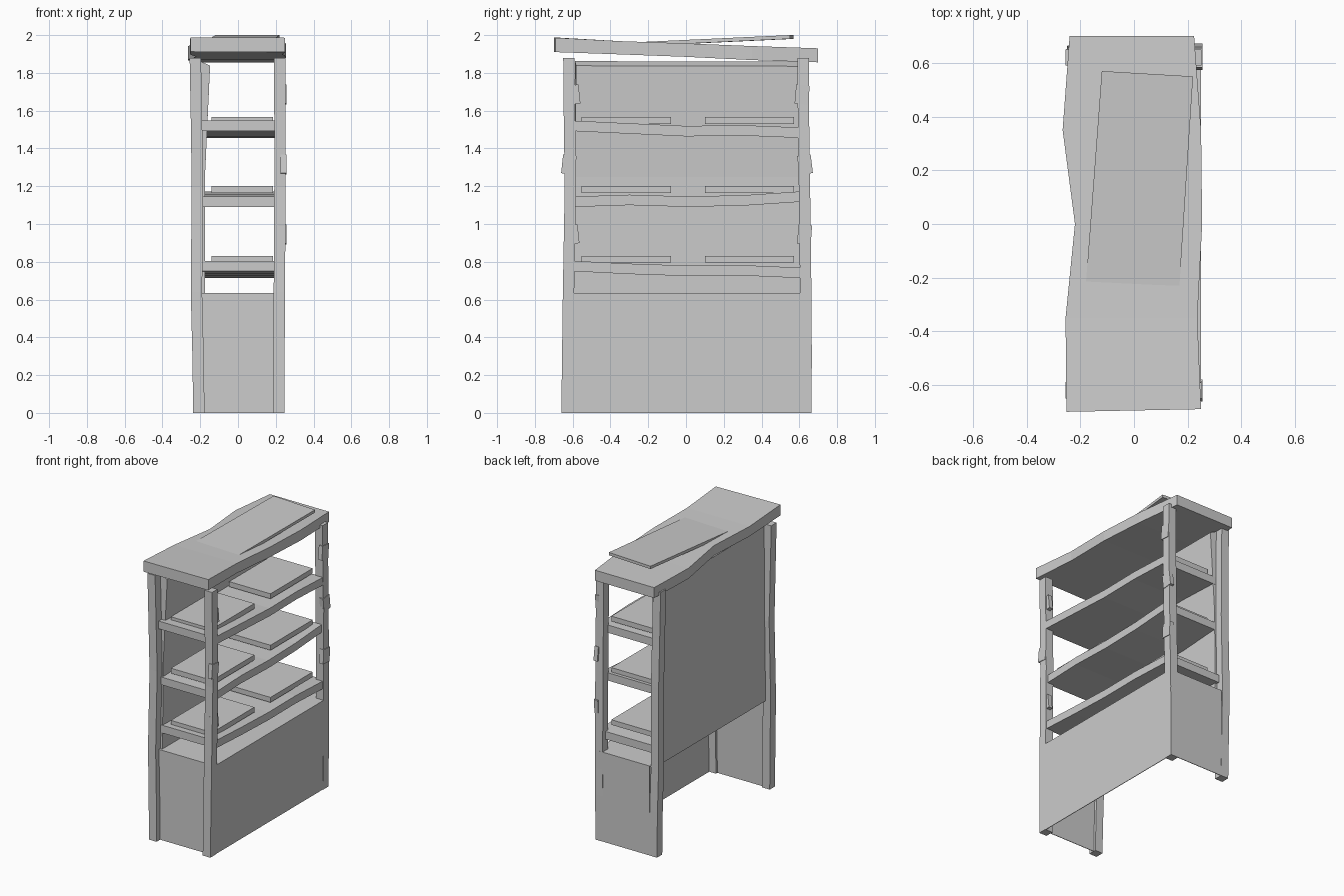
import bpy, bmesh, math

grey = bpy.data.materials.new("plain grey")
grey.diffuse_color = (0.6, 0.6, 0.6, 1)


def loft(name, rings, ends=True):
    """Solid (or open tube) through a row of four-cornered rings."""
    bm = bmesh.new()
    vs = [[bm.verts.new(p) for p in r] for r in rings]
    for a, b in zip(vs, vs[1:]):
        for i in range(4):
            j = (i + 1) % 4
            bm.faces.new((a[i], a[j], b[j], b[i]))
    if ends:
        bm.faces.new(vs[0])
        bm.faces.new(vs[-1])
    bmesh.ops.recalc_face_normals(bm, faces=bm.faces)
    me = bpy.data.meshes.new(name)
    bm.to_mesh(me)
    bm.free()
    me.materials.append(grey)
    ob = bpy.data.objects.new(name, me)
    bpy.context.collection.objects.link(ob)
    return ob


def ring_y(y, x0, x1, z0, z1):
    return [(x0, y, z0), (x1, y, z0), (x1, y, z1), (x0, y, z1)]


def ring_z(z, x0, x1, y0, y1):
    return [(x0, y0, z), (x1, y0, z), (x1, y1, z), (x0, y1, z)]


def box(name, x0, x1, y0, y1, z0, z1):
    return loft(name, [ring_z(z0, x0, x1, y0, y1), ring_z(z1, x0, x1, y0, y1)])


# four slightly crooked corner posts
heights = (0, 0.32, 0.64, 1.2, 1.55, 1.88)
post_x = {"open": (0.215, 0.217, 0.219, 0.222, 0.222, 0.221),
          "rear": (-0.207, -0.212, -0.22, -0.215, -0.22, -0.226)}
post_y = {"left": (-0.63, -0.626, -0.622, -0.612, -0.617, -0.62),
          "right": (0.635, 0.636, 0.634, 0.627, 0.622, 0.62)}
for sx, xs in post_x.items():
    for sy, ys in post_y.items():
        loft(f"{sx}_{sy}_post", [ring_z(z, x - .03, x + .03, y - .03, y + .03)
                                 for z, x, y in zip(heights, xs, ys)])

# lower cabinet of thin sheets: front, two ends and cap, open at the rear
T = 0.004
loft("cabinet_front", [ring_z(0, 0.242 - T, 0.242, -0.612, 0.664),
                       ring_z(0.32, 0.246 - T, 0.246, -0.612, 0.665),
                       ring_z(0.635, 0.249 - T, 0.249, -0.6, 0.665)])
loft("cabinet_end_left", [ring_z(0, -0.2, 0.24, -0.62, -0.62 + T),
                          ring_z(0.635, -0.2, 0.246, -0.615, -0.615 + T)])
loft("cabinet_end_right", [ring_z(0, -0.18, 0.242, 0.664 - T, 0.664),
                           ring_z(0.635, -0.18, 0.249, 0.665 - T, 0.665)])
box("cabinet_cap", -0.2, 0.247, -0.615, 0.663, 0.635 - T, 0.635)

# upper back panel with a sloping top edge
loft("back_panel", [ring_z(0.625, -0.21, -0.175, -0.597, 0.608),
                    ring_z(1.25, -0.21, -0.175, -0.588, 0.602),
                    [(-0.2, -0.588, 1.862), (-0.148, -0.582, 1.838),
                     (-0.148, 0.592, 1.835), (-0.2, 0.595, 1.86)]])

# warped shelves: y stations with underside height
shelves = {
    "top": (0.25, ((-.62, 1.493), (-.3, 1.478), (0, 1.464), (.3, 1.468), (.6, 1.456))),
    "middle": (0.238, ((-.6, 1.09), (-.3, 1.1), (0, 1.091), (.3, 1.097), (.6, 1.117))),
    "bottom": (0.242, ((-.6, 0.75), (-.3, 0.735), (0, 0.725), (.3, 0.727), (.63, 0.713))),
}
for name, (x1, st) in shelves.items():
    loft(f"{name}_shelf", [ring_y(y, -0.19, x1, z, z + 0.055) for y, z in st])

# two flat trays on each shelf
for name, z in (("top", 1.53), ("middle", 1.165), ("bottom", 0.795)):
    for side, y0 in (("left", -0.553), ("right", 0.1)):
        box(f"{name}_{side}_tray", -0.14, 0.185, y0, y0 + 0.473, z, z + 0.036)

# sagging roof slab
loft("roof", [[(-0.252, -0.7, 1.912), (0.25, -0.69, 1.91),
               (0.25, -0.69, 1.986), (-0.252, -0.7, 1.988)],
              ring_y(-0.35, -0.255, 0.236, 1.898, 1.968),
              ring_y(0.0, -0.22, 0.254, 1.885, 1.956),
              ring_y(0.35, -0.266, 0.25, 1.868, 1.942),
              ring_y(0.7, -0.24, 0.224, 1.856, 1.93)])

# loose tilted board on the roof
edge = ((-0.2, -0.50, 0.15, -0.53, 1.95), (-0.12, 0.57, 0.22, 0.55, 2.0))
loft("roof_board", [[(a, b, z - .02), (c, d, z - .02), (c, d, z), (a, b, z)]
                    for a, b, c, d, z in edge])

# tilted patches on the open-side posts: y, z, tilt, outer x
patches = ((-0.6, 1.685, 6, 0.245), (-0.62, 1.315, -6, 0.256),
           (-0.605, 0.945, 6, 0.245), (0.615, 1.685, -5, 0.256),
           (0.63, 1.315, 7, 0.256), (0.628, 0.945, -4, 0.256))
for i, (y, z, deg, x) in enumerate(patches):
    p = box(f"post_patch_{i + 1}", -0.03, 0, -0.036, 0.036, -0.05, 0.05)
    p.location = (x, y, z)
    p.rotation_euler = (math.radians(deg), 0, 0)
